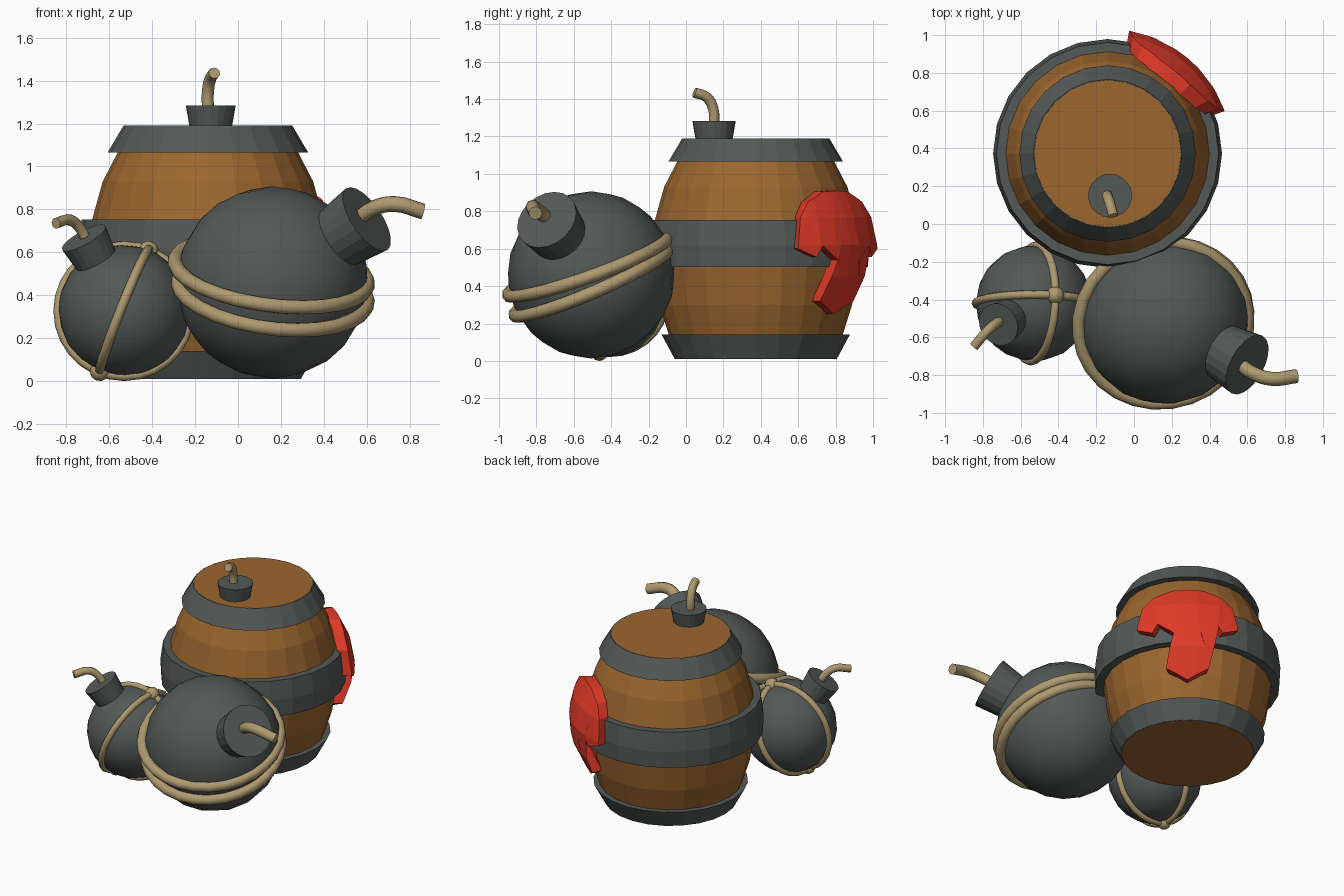
import bpy, bmesh, math
from mathutils import Vector, Matrix

if "Cube" in bpy.data.objects:
    bpy.data.objects.remove(bpy.data.objects["Cube"])


def material(name, rgb):
    m = bpy.data.materials.new(name)
    m.diffuse_color = (*rgb, 1)
    m.use_nodes = True
    m.node_tree.nodes["Principled BSDF"].inputs["Base Color"].default_value = m.diffuse_color
    return m


IRON = material("dark_iron", (0.088, 0.101, 0.096))
WOOD = material("brown_wood", (0.33, 0.135, 0.028))
ROPE = material("tan_rope", (0.42, 0.32, 0.16))
RED = material("red_paint", (0.75, 0.042, 0.021))


def mesh_object(name, bm, mat, smooth=False):
    bmesh.ops.recalc_face_normals(bm, faces=bm.faces[:])
    me = bpy.data.meshes.new(name)
    for f in bm.faces:
        f.smooth = smooth
    bm.to_mesh(me)
    bm.free()
    me.materials.append(mat)
    ob = bpy.data.objects.new(name, me)
    bpy.context.collection.objects.link(ob)
    return ob


def facing(origin, axis):
    """Matrix that moves local z onto an axis at an origin."""
    return Matrix.Translation(origin) @ Vector(axis).to_track_quat('Z', 'Y').to_matrix().to_4x4()


def lathe(name, profile, mat, matrix, segs=24, closed=False):
    bm = bmesh.new()
    rings = [[bm.verts.new((r * math.cos(2 * math.pi * i / segs),
                            r * math.sin(2 * math.pi * i / segs), z)) for i in range(segs)]
             for r, z in profile]
    pairs = list(zip(rings, rings[1:]))
    if closed:
        pairs.append((rings[-1], rings[0]))
    else:
        bm.faces.new(rings[0][::-1])
        bm.faces.new(rings[-1])
    for a, b in pairs:
        for i in range(segs):
            j = (i + 1) % segs
            bm.faces.new((a[i], a[j], b[j], b[i]))
    bm.transform(matrix)
    return mesh_object(name, bm, mat)


def ball(name, centre, radius, axis, mat, u=20, v=12):
    bm = bmesh.new()
    bmesh.ops.create_uvsphere(bm, u_segments=u, v_segments=v, radius=radius)
    bm.transform(facing(centre, axis))
    return mesh_object(name, bm, mat, True)


def rope_loop(name, centre, normal, major, minor):
    q = Vector(normal).to_track_quat('Z', 'Y')
    bpy.ops.mesh.primitive_torus_add(major_segments=28, minor_segments=8, major_radius=major,
                                     minor_radius=minor, location=centre, rotation=q.to_euler())
    ob = bpy.context.object
    ob.name = name
    ob.data.materials.append(ROPE)
    bpy.ops.object.shade_smooth()


def fuse(name, points, radius):
    cu = bpy.data.curves.new(name, 'CURVE')
    cu.dimensions = '3D'
    cu.bevel_depth = radius
    cu.bevel_resolution = 2
    cu.resolution_u = 4
    cu.use_fill_caps = True
    sp = cu.splines.new('BEZIER')
    sp.bezier_points.add(len(points) - 1)
    for bp, p in zip(sp.bezier_points, points):
        bp.co = p
        bp.handle_left_type = bp.handle_right_type = 'AUTO'
    cu.materials.append(ROPE)
    ob = bpy.data.objects.new(name, cu)
    bpy.context.collection.objects.link(ob)
    bpy.ops.object.select_all(action='DESELECT')
    ob.select_set(True)
    bpy.context.view_layer.objects.active = ob
    bpy.ops.object.convert(target='MESH')
    bpy.ops.object.shade_smooth_by_angle(angle=math.radians(50))


# Barrel body and its three iron hoops
BARREL = Vector((-0.14, 0.373, 0))
at_barrel = Matrix.Translation(BARREL)
lathe("barrel_body", [(0.43, 0.01), (0.465, 0.14), (0.515, 0.30), (0.545, 0.50), (0.54, 0.75),
                      (0.49, 0.93), (0.42, 1.065), (0.388, 1.19)], WOOD, at_barrel)
lathe("bottom_hoop", [(0.42, 0.013), (0.433, 0.01), (0.503, 0.14), (0.46, 0.14)],
      IRON, at_barrel, closed=True)
lathe("middle_hoop", [(0.53, 0.503), (0.60, 0.503), (0.606, 0.62), (0.588, 0.754), (0.53, 0.754)],
      IRON, at_barrel, closed=True)
lathe("top_hoop", [(0.41, 1.065), (0.467, 1.065), (0.393, 1.19), (0.38, 1.187)],
      IRON, at_barrel, closed=True)

# Barrel fuse with its socket
lathe("barrel_fuse_socket", [(0.098, 1.18), (0.116, 1.283)], IRON,
      Matrix.Translation((-0.127, 0.15, 0)), 20)
fuse("barrel_fuse", [(-0.14, 0.15, 1.26), (-0.14, 0.145, 1.35), (-0.128, 0.11, 1.41),
                     (-0.11, 0.045, 1.435)], 0.028)

# Large bomb, socket, fuse and two tilted rope loops
BIG = Vector((0.16, -0.507, 0.46))
axis = Vector((0.44, -0.238, 0.295)).normalized()
ball("large_bomb", BIG, 0.447, axis, IRON)
lathe("large_fuse_socket", [(0.146, 0.37), (0.173, 0.58)], IRON, facing(BIG, axis), 20)
fuse("large_fuse", [(0.55, -0.735, 0.75), (0.63, -0.79, 0.805), (0.73, -0.82, 0.825),
                    (0.862, -0.805, 0.79)], 0.037)
rope_loop("large_rope_upper", (0.155, -0.525, 0.505), (0.13, -0.36, 1), 0.452, 0.035)
rope_loop("large_rope_lower", (0.16, -0.507, 0.42), (0.13, -0.43, 1), 0.446, 0.035)

# Small bomb, socket, fuse, crossed rope loops and knots
SMALL = Vector((-0.53, -0.42, 0.327))
axis = Vector((-0.185, -0.11, 0.335)).normalized()
ball("small_bomb", SMALL, 0.307, axis, IRON)
lathe("small_fuse_socket", [(0.098, 0.25), (0.116, 0.405)], IRON, facing(SMALL, axis), 20)
fuse("small_fuse", [(-0.70, -0.51, 0.645), (-0.735, -0.53, 0.71), (-0.78, -0.57, 0.75),
                    (-0.848, -0.65, 0.735)], 0.026)
knot = Vector((0.12, 0.045, 0.295)).normalized()
across = knot.cross(Vector((1, 0, 0))).normalized()
rope_loop("small_rope_side", SMALL, across, 0.308, 0.022)
rope_loop("small_rope_front", SMALL, knot.cross(across), 0.308, 0.022)
for name, sign in (("top_knot", 1), ("bottom_knot", -1)):
    ball(name, SMALL + knot * 0.303 * sign, 0.049, knot, ROPE, 10, 6)

# Red three-lobed plate, cut into strips and bent round the barrel
half = [(0.11, 0.905), (0.24, 0.85), (0.30, 0.77), (0.325, 0.60), (0.22, 0.555),
        (0.185, 0.615), (0.085, 0.54), (0.15, 0.32)]
outline = [(0, 0.91)] + half + [(0, 0.25)] + [(-s, z) for s, z in reversed(half)]
bm = bmesh.new()
bm.faces.new([bm.verts.new((s, 0, z)) for s, z in outline])
bmesh.ops.triangulate(bm, faces=bm.faces[:])
cuts = [((s, 0, 0), (1, 0, 0)) for s in (-0.2, -0.07, 0.07, 0.2)]
cuts += [((0, 0, z), (0, 0, 1)) for z in (0.45, 0.62, 0.77)]
for co, no in cuts:
    bmesh.ops.bisect_plane(bm, geom=bm.verts[:] + bm.edges[:] + bm.faces[:],
                           plane_co=co, plane_no=no)
ext = bmesh.ops.extrude_face_region(bm, geom=bm.faces[:], use_keep_orig=True)
for g in ext["geom"]:
    if isinstance(g, bmesh.types.BMVert):
        g.co.y = 0.075
for v in bm.verts:
    s, d, z = v.co
    r = 0.585 + d - 1.0 * (z - 0.6) ** 2
    a = math.radians(50) + s / 0.62
    v.co = BARREL + Vector((r * math.cos(a), r * math.sin(a), z))
mesh_object("red_plate", bm, RED)
